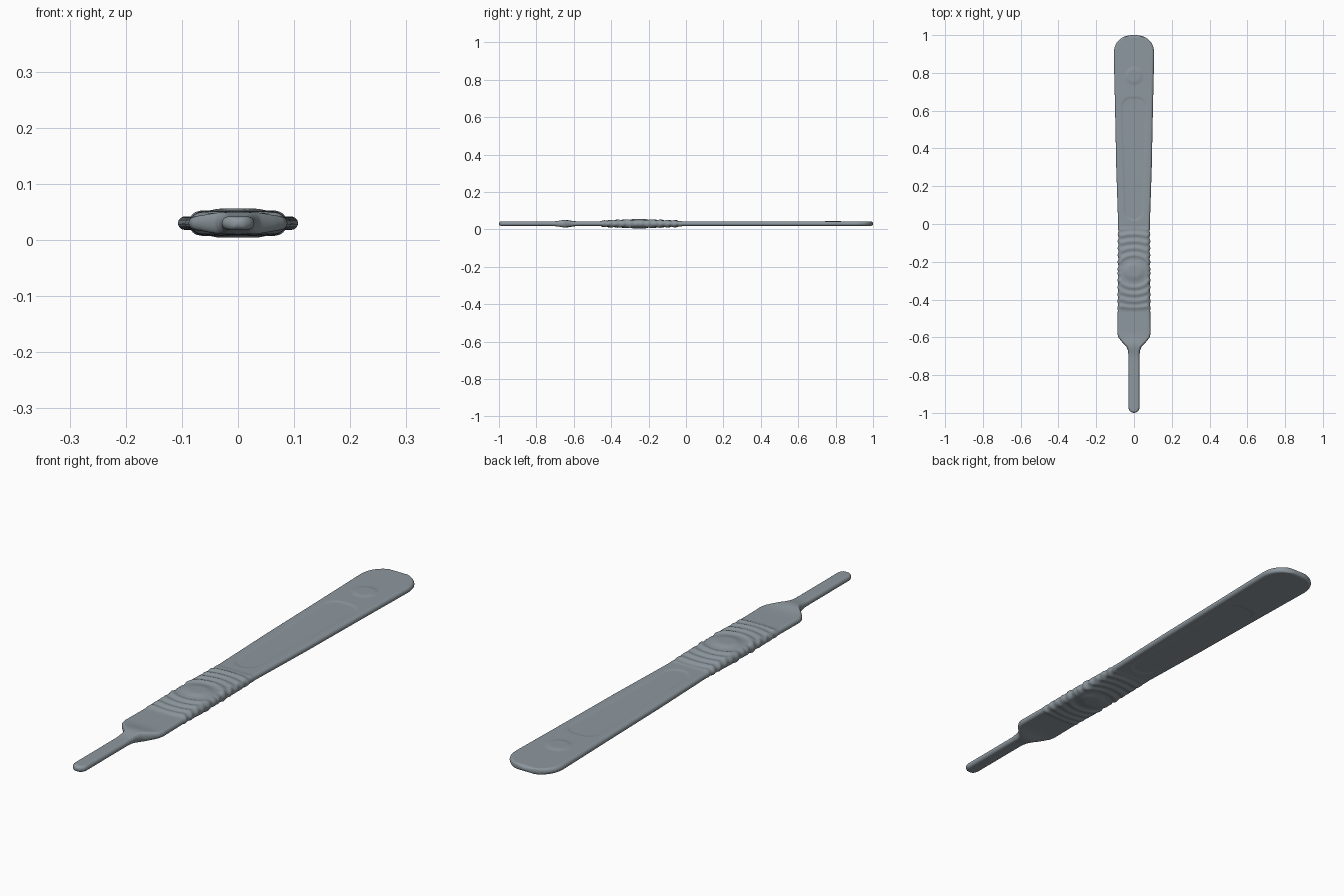
import bpy, bmesh, math

cube = bpy.data.objects.get("Cube")
if cube:
    bpy.data.objects.remove(cube)

steel = bpy.data.materials.new("brushed steel")
steel.use_nodes = True
COLOUR = (0.27, 0.315, 0.345, 1)
steel.diffuse_color = COLOUR
steel.node_tree.nodes["Principled BSDF"].inputs["Base Color"].default_value = COLOUR

MID = 0.03            # height of the centre plane
GRIP_Y = -0.25        # centre of the thumb button
# Half width along the handle: (y, half width)
OUTLINE = [(-1, .029), (-.7, .029), (-.67, .032), (-.65, .04), (-.62, .068),
           (-.6, .083), (-.58, .088), (-.45, .086), (0, .084), (.3, .094),
           (.6, .1), (.9, .107), (1, .107)]


def smooth(a, b, v):
    t = min(1, max(0, (v - a) / (b - a)))
    return t * t * (3 - 2 * t)


def bell(v, width):
    return math.exp(-(v / width) ** 2)


def grip_zone(y):
    return smooth(-.47, -.43, y) * (1 - smooth(-.05, -.01, y))


def ribs(d):
    return .5 + .5 * math.cos(2 * math.pi * (d - .085) / .037)


def half_width(y):
    for (y0, w0), (y1, w1) in zip(OUTLINE, OUTLINE[1:]):
        if y <= y1:
            w = w0 + (w1 - w0) * (y - y0) / (y1 - y0)
            break
    # Rounded tail and rounded tang tip
    if y > .9:
        w *= max(0, 1 - ((y - .9) / .1) ** 2.3) ** (1 / 2.3)
    if y < -.97:
        w *= math.sqrt(max(0, 1 - ((-.97 - y) / .03) ** 2))
    return max(w, .001) + .004 * grip_zone(y) * (ribs(abs(y - GRIP_Y)) - .5)


def half_height(x, y, top):
    h = .012
    # Thickened shoulder where the tang meets the handle
    h += .008 * bell(y + .645, .04) * bell(x, .09)
    # Concentric grip ribs around a domed button
    d = math.hypot(x * .85, y - GRIP_Y)
    zone = grip_zone(y)
    rib = ribs(d) * smooth(.058, .075, d)
    h += zone * (.002 + .0045 * rib + .006 * bell(d, .15))
    h += .006 * (1 - smooth(.025, .062, d))
    # Shallow tapered panel with rounded ends
    panel_w = .05 + .016 * smooth(0, .67, y)
    r = .05
    qx, qy = abs(x) - panel_w + r, abs(y - .345) - .325 + r
    edge = math.hypot(max(qx, 0), max(qy, 0)) + min(max(qx, qy), 0) - r
    h -= .0022 * (1 - smooth(-.007, .005, edge))
    # Small round boss near the tail
    if top:
        h += .003 * (1 - smooth(.03, .052, math.hypot(x, y - .785)))
    # Rounded end edges
    end = min(1, (1 - abs(y)) / .012)
    return h * math.sqrt(max(.01, 1 - (1 - end) ** 2))


def section(y, flat=40, arc=8):
    w = half_width(y)
    e = min(w * .6, .013 + .009 * grip_zone(y))
    half = [(w - e + e * math.cos(a), math.sin(a))
            for a in (math.pi / 2 * i / arc for i in range(arc))]
    upper = half + [((w - e) * (1 - 2 * i / flat), 1) for i in range(flat + 1)]
    upper += [(-x, s) for x, s in reversed(half)]
    loop = upper + [(x, -s) for x, s in reversed(upper[1:-1])]
    return [(x, y, MID + s * half_height(x, y, s > 0)) for x, s in loop]


# Stations along the length, closer together at both rounded ends
N = 480
fine = [.00005, .0005, .0012, .002, .003]
stations = [-1 + f for f in fine] + [-.996 + 1.992 * i / N for i in range(N + 1)]
stations += [1 - f for f in reversed(fine)]

bm = bmesh.new()
rings = [[bm.verts.new(p) for p in section(y)] for y in stations]
for a, b in zip(rings, rings[1:]):
    for i in range(len(a)):
        j = (i + 1) % len(a)
        bm.faces.new((a[i], a[j], b[j], b[i]))
bm.faces.new(rings[0])
bm.faces.new(rings[-1])
bmesh.ops.recalc_face_normals(bm, faces=bm.faces)

mesh = bpy.data.meshes.new("knife_handle")
bm.to_mesh(mesh)
bm.free()
mesh.materials.append(steel)
handle = bpy.data.objects.new("knife_handle", mesh)
bpy.context.collection.objects.link(handle)
bpy.context.view_layer.objects.active = handle
handle.select_set(True)
bpy.ops.object.shade_smooth_by_angle(angle=math.radians(40))
